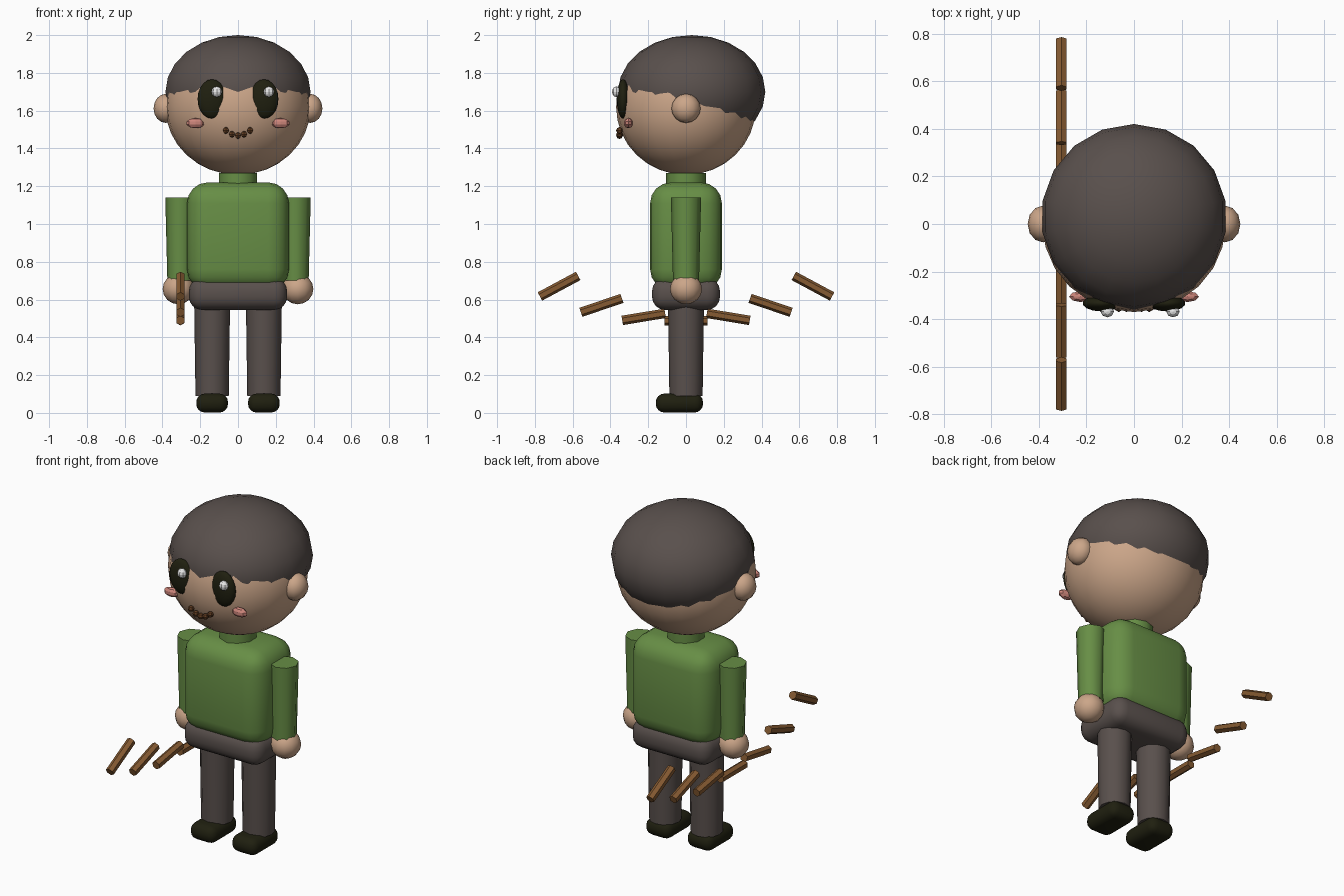
import bpy, bmesh
from math import radians
from mathutils import Matrix, Vector

cube = bpy.data.objects.get("Cube")
if cube:
    bpy.data.objects.remove(cube, do_unlink=True)


def material(name, rgb):
    mat = bpy.data.materials.new(name)
    mat.use_nodes = True
    mat.diffuse_color = (*rgb, 1)
    mat.node_tree.nodes["Principled BSDF"].inputs["Base Color"].default_value = (*rgb, 1)
    return mat


skin = material("skin", (0.60, 0.38, 0.25))
charcoal = material("charcoal_brown", (0.10, 0.08, 0.073))
green = material("leaf_green", (0.135, 0.27, 0.06))
black = material("olive_black", (0.014, 0.014, 0.005))
white = material("white", (0.8, 0.8, 0.8))
pink = material("blush_pink", (0.62, 0.24, 0.20))
wood = material("wood", (0.24, 0.105, 0.032))
lip = material("lip_brown", (0.13, 0.05, 0.017))


def finish(name, bm, mat, loc, smooth=True):
    mesh = bpy.data.meshes.new(name)
    bm.to_mesh(mesh)
    bm.free()
    mesh.materials.append(mat)
    ob = bpy.data.objects.new(name, mesh)
    ob.location = loc
    bpy.context.collection.objects.link(ob)
    if smooth:
        bpy.ops.object.select_all(action="DESELECT")
        ob.select_set(True)
        bpy.context.view_layer.objects.active = ob
        bpy.ops.object.shade_smooth_by_angle(angle=radians(50))
    return ob


def ball(name, mat, loc, radii, segments=16, rings=10, smooth=True):
    bm = bmesh.new()
    bmesh.ops.create_uvsphere(bm, u_segments=segments, v_segments=rings, radius=1)
    bmesh.ops.scale(bm, vec=Vector(radii), verts=bm.verts)
    return finish(name, bm, mat, loc, smooth)


def tube(name, mat, loc, bottom, top, length, segments=8, tilt=0):
    bm = bmesh.new()
    bmesh.ops.create_cone(bm, cap_ends=True, segments=segments, radius1=bottom,
                          radius2=top, depth=length)
    bmesh.ops.rotate(bm, matrix=Matrix.Rotation(tilt, 3, "X"), verts=bm.verts)
    return finish(name, bm, mat, loc)


def rounded_box(name, mat, loc, size, radius):
    bm = bmesh.new()
    bmesh.ops.create_cube(bm, size=1)
    bmesh.ops.scale(bm, vec=Vector(size), verts=bm.verts)
    bmesh.ops.bevel(bm, geom=bm.edges[:], offset=radius, segments=4,
                    profile=0.5, affect="EDGES")
    return finish(name, bm, mat, loc)


# Head and hair
ball("head", skin, (0, 0, 1.62), (0.385, 0.37, 0.36), 24, 16)
ball("hair", charcoal, (0, 0.03, 1.70), (0.39, 0.39, 0.30), 18, 12)

# Clothes on the trunk
tube("collar", green, (0, 0, 1.22), 0.105, 0.105, 0.10, 10)
rounded_box("torso", green, (0, 0, 0.935), (0.54, 0.38, 0.57), 0.11)
rounded_box("hips", charcoal, (0, 0, 0.63), (0.52, 0.36, 0.17), 0.07)

# Paired parts
for side, s in (("left", 1), ("right", -1)):
    ball(side + "_ear", skin, (s * 0.382, 0, 1.612), (0.065, 0.077, 0.077), 12, 8)
    ball(side + "_eye", black, (s * 0.138, -0.333, 1.662), (0.078, 0.034, 0.104), 14, 10)
    ball(side + "_eye_glint", white, (s * 0.138 + 0.026, -0.368, 1.70),
         (0.028, 0.024, 0.028), 8, 6, False)
    ball(side + "_cheek", pink, (s * 0.225, -0.305, 1.534), (0.05, 0.024, 0.027), 8, 5, False)
    tube(side + "_arm", green, (s * 0.305, 0, 0.92), 0.069, 0.08, 0.44)
    ball(side + "_hand", skin, (s * 0.316, 0, 0.656), (0.083, 0.085, 0.081), 12, 8)
    tube(side + "_leg", charcoal, (s * 0.137, 0, 0.335), 0.088, 0.095, 0.49, 12)
    rounded_box(side + "_shoe", black, (s * 0.137, -0.035, 0.052), (0.168, 0.25, 0.10), 0.045)

# Smile made of small beads
for i in range(-2, 3):
    ball("mouth_bead", lip, (i * 0.032, -0.352, 1.468 + 0.0068 * i * i),
         (0.018, 0.018, 0.018), 6, 4, False)

# Curved row of separate wooden rods beside the right hand
for i in range(-3, 4):
    tube("bow_rod", wood, (-0.305, i * 0.224, 0.488 + 0.0203 * i * i),
         0.025, 0.025, 0.23, 6, radians(90 - 9.4 * i))
